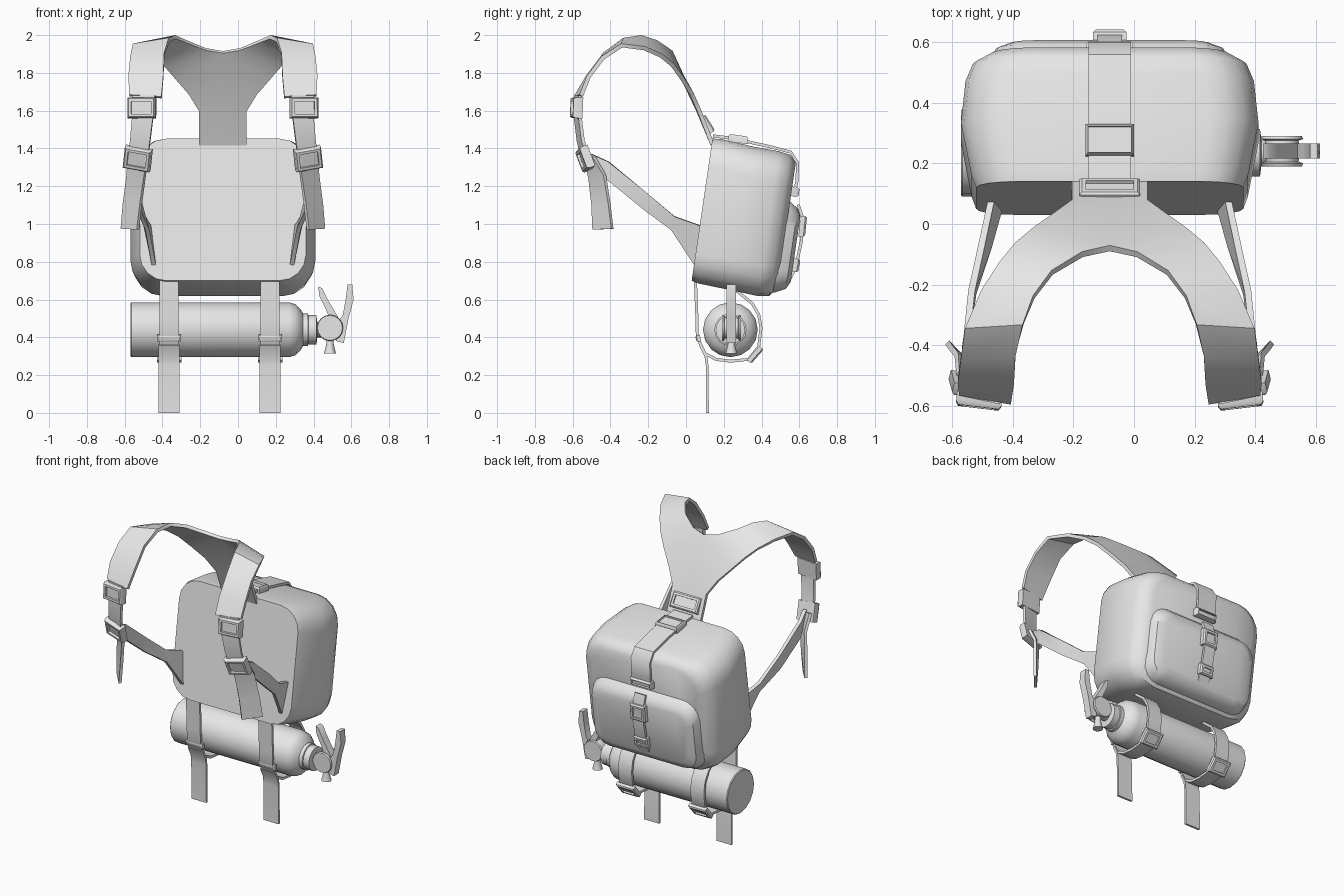
import bpy, bmesh, math
from mathutils import Vector

if "Cube" in bpy.data.objects:
    bpy.data.objects.remove(bpy.data.objects["Cube"])

CX = -0.08                      # symmetry plane of the bag and harness
grey = bpy.data.materials.new("grey")
grey.diffuse_color = (0.8, 0.8, 0.8, 1)
grey.use_nodes = True
grey.node_tree.nodes["Principled BSDF"].inputs["Base Color"].default_value = grey.diffuse_color


def make(name, verts, faces, x=0.0, mirror=False, thick=0.0):
    me = bpy.data.meshes.new(name)
    me.from_pydata([tuple(v) for v in verts], [], faces)
    bm = bmesh.new()
    bm.from_mesh(me)
    bmesh.ops.recalc_face_normals(bm, faces=bm.faces)
    bm.to_mesh(me)
    bm.free()
    me.materials.append(grey)
    ob = bpy.data.objects.new(name, me)
    ob.location.x = x
    bpy.context.collection.objects.link(ob)
    if mirror:
        m = ob.modifiers.new("mirror", 'MIRROR')
        m.use_clip = True
    if thick:
        s = ob.modifiers.new("thickness", 'SOLIDIFY')
        s.thickness, s.offset = thick, 0
    return ob


def loft(name, rings, x=0.0):
    """Skin closed rings of equal length and cap both ends."""
    n = len(rings[0])
    verts = [p for r in rings for p in r]
    faces = [(k*n + i, k*n + (i+1) % n, (k+1)*n + (i+1) % n, (k+1)*n + i)
             for k in range(len(rings)-1) for i in range(n)]
    faces += [tuple(range(n)), tuple(range(len(verts)-n, len(verts)))]
    return make(name, verts, faces, x)


def ribbon(name, rows, thick=0.018, x=CX, mirror=False):
    """Strap from pairs of edge points."""
    verts = [p for r in rows for p in r]
    faces = [(2*i, 2*i+1, 2*i+3, 2*i+2) for i in range(len(rows)-1)]
    return make(name, verts, faces, x, mirror, thick)


def band(name, path, w, thick=0.016, x=CX):
    """Strap of constant width following a (y, z) path."""
    return ribbon(name, [((-w/2, y, z), (w/2, y, z)) for y, z in path], thick, x)


def lathe(name, centre, axis, side, profile, n=16):
    c, a, s = Vector(centre), Vector(axis), Vector(side)
    t = a.cross(s)
    return loft(name, [[c + a*d + (s*math.cos(q) + t*math.sin(q))*r
                        for q in (2*math.pi*i/n for i in range(n))]
                       for d, r in profile])


def buckle(name, c, right, normal, w, h, t=0.035, x=CX, mirror=False, rim=0.022):
    """Block with a recessed window on its outer face."""
    c, n, r = Vector(c), Vector(normal).normalized(), Vector(right).normalized()
    u = n.cross(r).normalized()
    r = u.cross(n)
    def ring(a, b, d):
        return [c + r*a*i + u*b*j + n*d for i, j in ((-1, -1), (1, -1), (1, 1), (-1, 1))]
    verts = (ring(w/2, h/2, -t/2) + ring(w/2, h/2, t/4) + ring(w/2-.008, h/2-.008, t/2)
             + ring(w/2-rim, h/2-rim, t/2) + ring(w/2-rim, h/2-rim, t/6))
    faces = [(4*k+i, 4*k+(i+1) % 4, 4*k+4+(i+1) % 4, 4*k+4+i) for k in range(4) for i in range(4)]
    return make(name, verts, faces + [(3, 2, 1, 0), (16, 17, 18, 19)], x, mirror)


def tilt(d, v):
    """Bag depth d and height v to world (y, z)."""
    return 0.03 + 0.989*d + 0.145*v, 0.70 - 0.145*d + 0.989*v


def rounded(d, hw, v0, v1, r, n=4):
    pts = []
    for k, (cx, cv) in enumerate(((hw-r, v1-r), (r-hw, v1-r), (r-hw, v0+r), (hw-r, v0+r))):
        for i in range(n+1):
            q = math.pi/2*(k + i/n)
            pts.append((cx + r*math.cos(q), *tilt(d, cv + r*math.sin(q))))
    return pts


# Bag body and rear pocket
loft("bag_body", [rounded(*a) for a in (
    (0, .44, 0, .76, .14), (.04, .455, -.01, .765, .15), (.22, .49, -.02, .75, .16),
    (.36, .475, -.03, .745, .16), (.42, .45, -.02, .735, .16), (.455, .39, .03, .70, .14))], CX)
loft("rear_pocket", [rounded(*a) for a in (
    (.38, .41, 0, .50, .12), (.44, .40, 0, .50, .12),
    (.50, .375, .03, .46, .10), (.52, .33, .07, .42, .08))], CX)

# Closing strap over the lid and the pocket strap
band("lid_strap", [tilt(*p) for p in ((0, .775), (.1, .777), (.3, .763), (.42, .75),
                                      (.465, .70), (.475, .6), (.47, .53))], .14)
buckle("lid_sleeve", (0, *tilt(.135, .778)), (1, 0, 0), (0, .145, .989), .16, .105, .04, rim=.01)
buckle("lid_strap_end", (0, *tilt(.475, .545)), (-1, 0, 0), (0, .989, -.145), .155, .05, .04, rim=.01)
band("pocket_strap", [tilt(*p) for p in ((.50, .48), (.53, .42), (.545, .3),
                                         (.535, .15), (.505, .06))], .08)
buckle("pocket_buckle", (0, *tilt(.54, .37)), (-1, 0, 0), (0, .989, -.1), .11, .11)
buckle("pocket_clip", (0, *tilt(.535, .16)), (-1, 0, 0), (0, .98, -.2), .10, .07)

# Yoke going from the bag over both shoulders
ribbon("shoulder_yoke", [
    ((0, .14, 1.42), (.125, .14, 1.42)), ((0, .065, 1.60), (.125, .07, 1.60)),
    ((0, -.02, 1.78), (.18, .03, 1.69)), ((0, -.08, 1.91), (.25, -.02, 1.77)),
    ((.09, -.10, 1.925), (.31, -.07, 1.84)), ((.19, -.16, 1.965), (.36, -.13, 1.89)),
    ((.25, -.24, 1.99), (.42, -.22, 1.93)), ((.285, -.33, 1.975), (.475, -.34, 1.945)),
    ((.31, -.43, 1.90), (.49, -.44, 1.88)), ((.315, -.52, 1.78), (.50, -.515, 1.78)),
    ((.325, -.585, 1.67), (.495, -.555, 1.68))], .022, mirror=True)
buckle("yoke_plate", (0, .115, 1.53), (-1, 0, 0), (0, .85, .53), .20, .10, .03)

# Chest webbing with two buckles and a loose end on each side
ribbon("chest_webbing", [
    ((.36, -.585, 1.68), (.48, -.56, 1.68)), ((.37, -.585, 1.56), (.48, -.56, 1.56)),
    ((.385, -.57, 1.44), (.49, -.545, 1.44)), ((.40, -.545, 1.33), (.50, -.515, 1.36))], mirror=True)
buckle("upper_buckle", (.43, -.58, 1.615), (1, .12, 0), (.12, -1, .05), .15, .11, .05, mirror=True)
buckle("lower_buckle", (.452, -.535, 1.345), (1, .25, .2), (.25, -1, -.35), .145, .12, .045, mirror=True)
ribbon("loose_end", [
    ((.40, -.53, 1.34), (.50, -.49, 1.36)), ((.415, -.51, 1.24), (.505, -.43, 1.26)),
    ((.435, -.495, 1.10), (.525, -.405, 1.10)), ((.45, -.49, .97), (.535, -.39, .975))], mirror=True)

# Lower side straps back to the bag
ribbon("side_strap", [
    ((.45, -.50, 1.37), (.45, -.47, 1.27)), ((.475, -.41, 1.33), (.475, -.40, 1.22)),
    ((.455, -.22, 1.175), (.45, -.23, 1.08)), ((.42, -.06, 1.04), (.40, -.08, .97)),
    ((.39, .08, .99), (.365, .045, .78))], .022, mirror=True)

# Extinguisher cylinder slung below
lathe("cylinder", (0, .235, .44), (1, 0, 0), (0, 1, 0),
      ((-.57, .14), (-.565, .145), (.27, .145), (.305, .135), (.33, .11), (.345, .085),
       (.37, .085), (.372, .078), (.415, .078), (.42, .04), (.48, .04)))
lathe("valve_body", (.487, .24, .45), (0, 1, 0), (1, 0, 0),
      ((-.05, .066), (-.04, .07), (-.035, .055), (0, .06), (.035, .055), (.04, .07), (.05, .066)))
lathe("nozzle", (.487, .24, .41), (0, 0, -1), (1, 0, 0), ((0, .018), (.05, .02), (.095, .032)), 10)


def plate(name, outline, y0=.215, y1=.265):
    loft(name, [[(x, y, z) for x, z in outline] for y in (y0, y1)])


plate("upper_lever", ((.49, .49), (.54, .49), (.475, .60), (.445, .66), (.425, .67), (.43, .62), (.46, .56)))
plate("lower_lever", ((.52, .38), (.56, .37), (.585, .50), (.612, .60), (.605, .68),
                      (.58, .68), (.57, .60), (.555, .52), (.52, .46)))

# Two carrying straps around the cylinder with hanging ends
for side, sx in (("left", -.365), ("right", .17)):
    band(side + "_carry_loop", ((.05, .70), (.058, .5), (.06, .40), (.10, .315), (.16, .283), (.235, .274),
                                (.33, .283), (.385, .35), (.397, .45), (.385, .52), (.35, .58),
                                (.27, .645), (.22, .67)), .10, x=sx)
    band(side + "_hanging_end", ((.075, .36), (.105, .30), (.112, .25), (.114, 0)), .11, .014, sx)
    buckle(side + "_carry_buckle", (0, .367, .308), (1, 0, 0), (0, .75, -.66), .13, .10, .03, sx)
    buckle(side + "_carry_sleeve", (0, .064, .395), (1, 0, 0), (0, -1, -.15), .125, .035, .025, sx, rim=.01)

# Finish: bake modifiers and smooth the soft edges
for ob in bpy.context.collection.objects:
    ob.select_set(True)
    bpy.context.view_layer.objects.active = ob
bpy.ops.object.convert(target='MESH')
bpy.ops.object.shade_smooth_by_angle(angle=math.radians(40))
